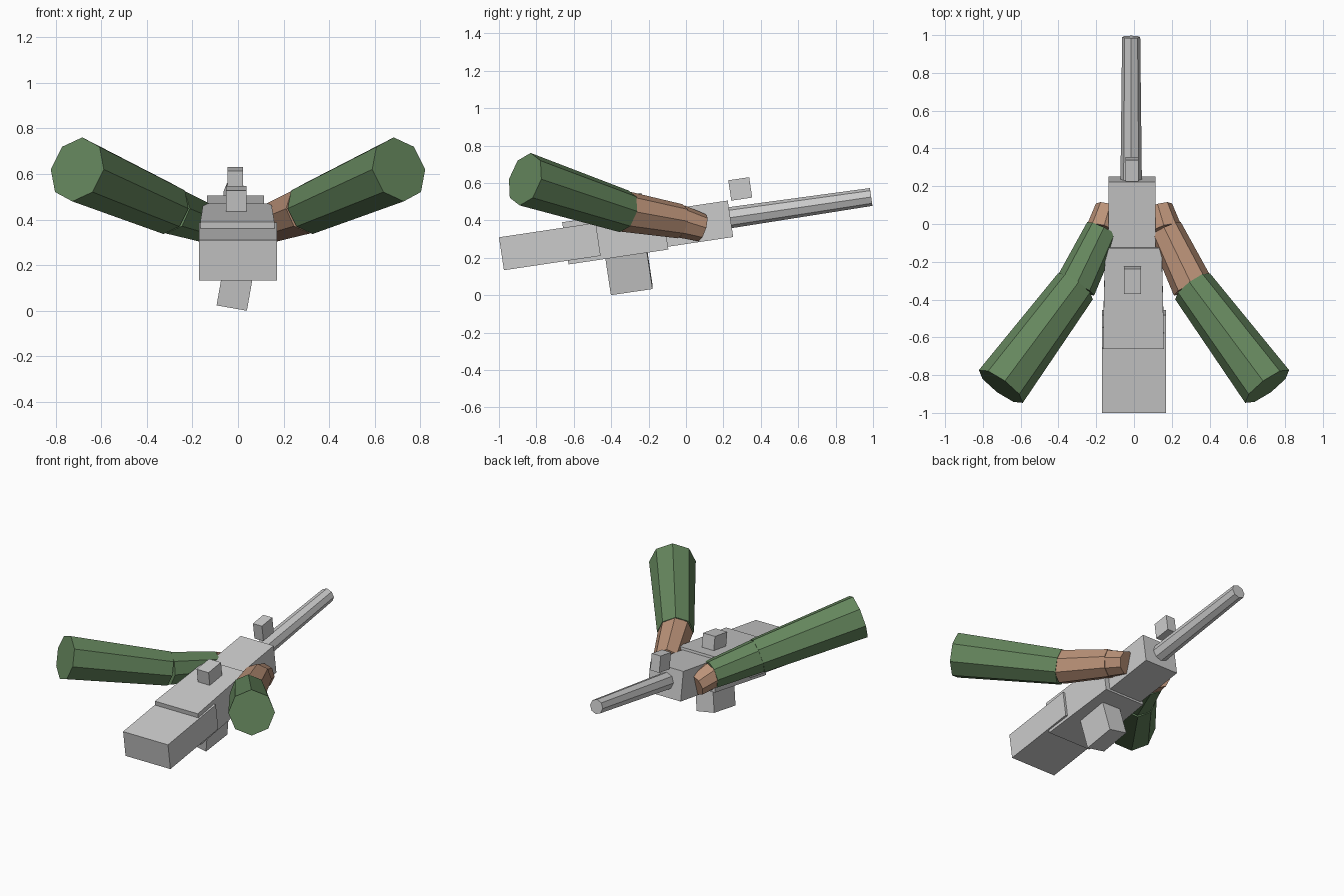
import bpy, bmesh, math
from mathutils import Vector, Matrix

if "Cube" in bpy.data.objects:
    bpy.data.objects.remove(bpy.data.objects["Cube"])

PITCH = math.radians(8.5)


def material(name, rgb):
    m = bpy.data.materials.new(name)
    m.diffuse_color = (*rgb, 1)
    m.use_nodes = True
    m.node_tree.nodes["Principled BSDF"].inputs["Base Color"].default_value = m.diffuse_color
    return m


green = material("sleeve_green", (0.13, 0.24, 0.11))
skin = material("skin", (0.50, 0.29, 0.19))


def finish(name, bm, mat=None):
    bmesh.ops.recalc_face_normals(bm, faces=bm.faces)
    me = bpy.data.meshes.new(name)
    bm.to_mesh(me)
    bm.free()
    ob = bpy.data.objects.new(name, me)
    bpy.context.collection.objects.link(ob)
    if mat:
        me.materials.append(mat)
    return ob


def box(name, centre, size, roll=0.0, taper=1.0):
    """Box pitched with the weapon; taper narrows its +y end."""
    bm = bmesh.new()
    bmesh.ops.create_cube(bm, size=1, matrix=Matrix.Diagonal((*size, 1)))
    for v in bm.verts:
        if v.co.y > 0:
            v.co.x *= taper
    ob = finish(name, bm)
    ob.location = centre
    ob.rotation_euler = (PITCH, math.radians(roll), 0)
    return ob


def limb(name, a, b, r1, r2, mat=None, sides=8):
    """Tapered prism from a to b with one corner line on top."""
    a, b = Vector(a), Vector(b)
    axis = (b - a).normalized()
    side = axis.cross(Vector((0, 0, 1))).normalized()
    up = side.cross(axis)
    bm = bmesh.new()
    rings = []
    for p, r in ((a, r1), (b, r2)):
        angles = [2 * math.pi * i / sides for i in range(sides)]
        rings.append([bm.verts.new(p + r * (math.cos(t) * up + math.sin(t) * side)) for t in angles])
    for i in range(sides):
        j = (i + 1) % sides
        bm.faces.new((rings[0][i], rings[0][j], rings[1][j], rings[1][i]))
    bm.faces.new(rings[0])
    bm.faces.new(rings[1])
    return finish(name, bm, mat)


# Weapon body
box("stock", (0, -0.728, 0.26), (0.34, 0.523, 0.178))
box("receiver", (-0.003, -0.378, 0.317), (0.325, 0.54, 0.228), taper=0.92)
box("front_housing", (-0.011, 0.04, 0.379), (0.25, 0.40, 0.197))
box("grip", (-0.004, -0.308, 0.145), (0.135, 0.225, 0.24), roll=10)
box("rear_sight", (-0.008, -0.297, 0.488), (0.09, 0.135, 0.10))
box("front_sight", (-0.011, 0.29, 0.568), (0.068, 0.113, 0.11))
limb("barrel", (-0.015, 0.20, 0.409), (-0.015, 0.99, 0.525), 0.057, 0.048)

# Arms: the left sleeve is long, the right one stops at the elbow
for label, s, forearm_mat in (("right", 1, skin), ("left", -1, green)):
    shoulder = (s * 0.705, -0.86, 0.62)
    elbow = (s * 0.31, -0.33, 0.448)
    wrist = (s * 0.165, -0.03, 0.395)
    knuckles = (s * 0.13, 0.087, 0.36)
    limb(label + "_sleeve", shoulder, elbow, 0.145, 0.115, green)
    limb(label + "_forearm", elbow, wrist, 0.11, 0.092, forearm_mat)
    limb(label + "_hand", wrist, knuckles, 0.088, 0.075, skin)
